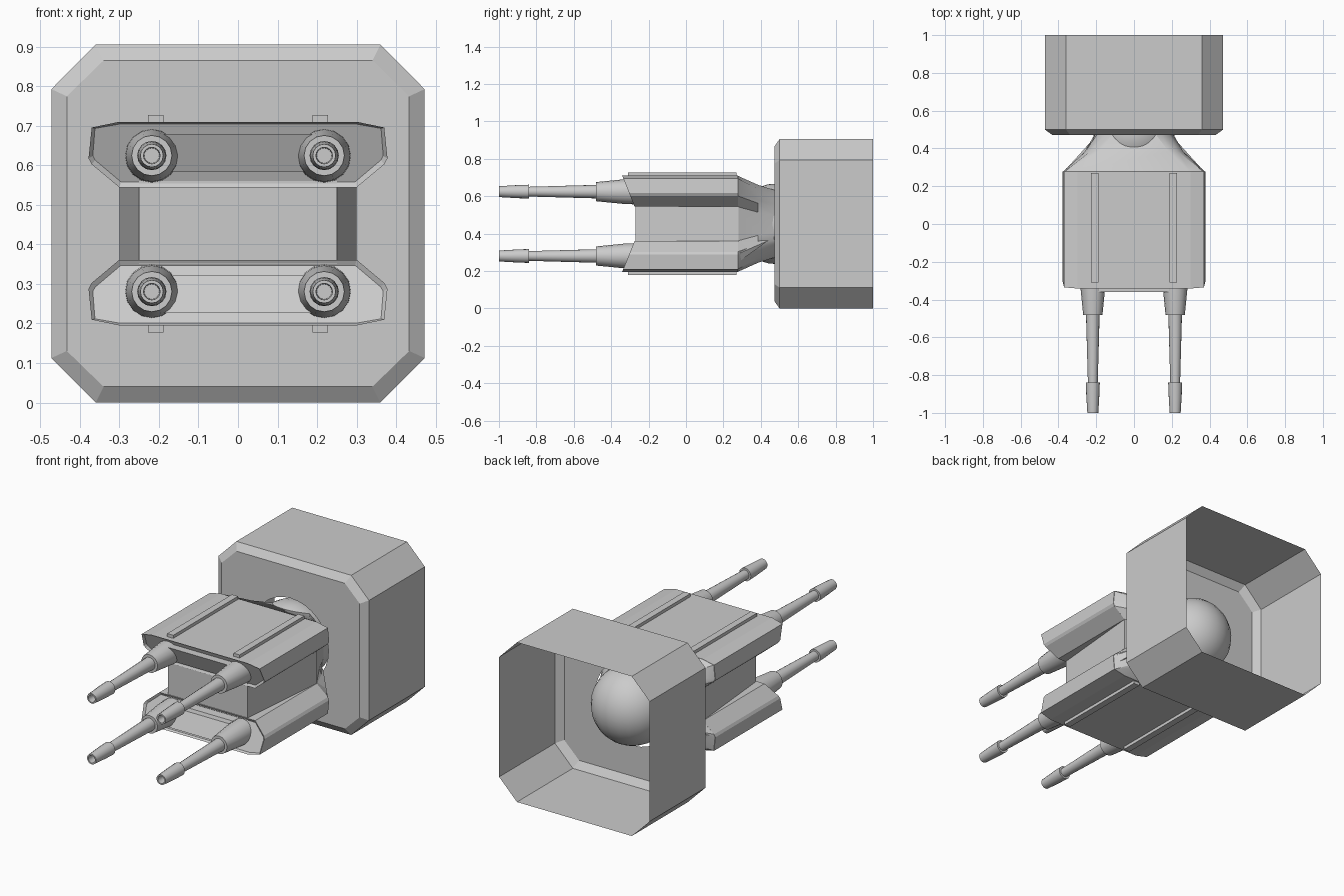
import bpy, bmesh, math

if "Cube" in bpy.data.objects:
    bpy.data.objects.remove(bpy.data.objects["Cube"])

ZC = 0.4525  # height of the central axis


def finish(bm, name, smooth=None):
    bmesh.ops.recalc_face_normals(bm, faces=bm.faces)
    me = bpy.data.meshes.new(name)
    bm.to_mesh(me)
    bm.free()
    ob = bpy.data.objects.new(name, me)
    bpy.context.collection.objects.link(ob)
    if smooth:
        bpy.ops.object.select_all(action='DESELECT')
        bpy.context.view_layer.objects.active = ob
        ob.select_set(True)
        bpy.ops.object.shade_smooth_by_angle(angle=math.radians(smooth))
    return ob


def loft(bm, rings, cap_start=True, cap_end=True):
    """Skin closed rings of points; returns the start cap."""
    vs = [[bm.verts.new(p) for p in r] for r in rings]
    n = len(vs[0])
    for a, b in zip(vs, vs[1:]):
        for i in range(n):
            bm.faces.new((a[i], a[(i + 1) % n], b[(i + 1) % n], b[i]))
    if cap_end:
        bm.faces.new(vs[-1])
    return bm.faces.new(vs[0]) if cap_start else None


def box(name, x0, x1, y0, y1, z0, z1):
    bm = bmesh.new()
    loft(bm, [[(x0, y, z0), (x1, y, z0), (x1, y, z1), (x0, y, z1)] for y in (y0, y1)])
    return finish(bm, name)


def circle(r, y, n, x=0, z=ZC):
    return [(x + r * math.cos(math.tau * i / n), y, z + r * math.sin(math.tau * i / n))
            for i in range(n)]


def octagon(hx, hz, cx, cz, y):
    pts = [(hx, cz), (cx, hz), (-cx, hz), (-hx, cz), (-hx, -cz), (-cx, -hz), (cx, -hz), (hx, -cz)]
    return [(x, y, ZC + z) for x, z in pts]


# Housing: thin open-backed shell with a bevelled front and a round opening
bm = bmesh.new()
loft(bm, [octagon(.472, .4525, .36, .34, 1.0), octagon(.472, .4525, .36, .34, .50),
          octagon(.433, .4125, .34, .322, .472)], False, False)
front = [e for e in bm.edges if all(abs(v.co.y - .472) < 1e-4 for v in e.verts)]
hole = [bm.verts.new(p) for p in circle(.237, .472, 32)]
front += [bm.edges.new((hole[i], hole[(i + 1) % 32])) for i in range(32)]
bmesh.ops.triangle_fill(bm, edges=front, use_beauty=True)
bmesh.ops.dissolve_limit(bm, angle_limit=.01, verts=bm.verts, edges=bm.edges)
finish(bm, "housing")

# Ball joint seated in the opening
bm = bmesh.new()
bmesh.ops.create_uvsphere(bm, u_segments=24, v_segments=16, radius=.215)
bmesh.ops.translate(bm, verts=bm.verts, vec=(0, .48, ZC))
finish(bm, "ball_joint", 40)

# Centre block, slightly wider at the back
bm = bmesh.new()
loft(bm, [[(-w, y, .35), (w, y, .35), (w, y, .56), (-w, y, .56)]
          for w, y in ((.25, -.27), (.30, .28))])
finish(bm, "centre_block")

# Slab half profile as x and height above the axis
half = [(.30, .2575), (.37, .243), (.378, .165), (.37, .15), (.30, .0915)]

# Neck: the turret's rear section lofted into the ball
quarter = list(zip(half, (58, 46, 30, 24, 12)))
back, mid, tip = [], [], []
right = quarter + [((x, -h), -a) for (x, h), a in reversed(quarter)]
full = right + [((-x, h), 180 - a) for (x, h), a in reversed(right)]
for (x, h), a in full:
    cx, cz = .21 * math.cos(math.radians(a)), .21 * math.sin(math.radians(a))
    back.append((x, .275, ZC + h))
    mid.append((x * .38 + cx * .62, .385, ZC + h * .38 + cz * .62))
    tip.append((cx, .48, ZC + cz))
bm = bmesh.new()
loft(bm, [back, mid, tip], True, False)
finish(bm, "neck", 30)

for s, label in ((1, "upper"), (-1, "lower")):
    # Gun slab: sloped front with a thin raised rim
    prof = half + [(-x, h) for x, h in reversed(half)]
    bm = bmesh.new()
    cap = loft(bm, [[(x, -.275 - (h - .0915) * .40, ZC + s * h) for x, h in prof],
                    [(x, .277, ZC + s * h) for x, h in prof]])
    bmesh.ops.recalc_face_normals(bm, faces=bm.faces)
    bmesh.ops.inset_region(bm, faces=[cap], thickness=.011, depth=-.012)
    finish(bm, label + "_slab")

    # Raised panel between the two barrels
    bm = bmesh.new()
    loft(bm, [[(x, y + dy, ZC + s * h) for x, h, dy in
               ((-.2, .226, -.02), (.2, .226, -.02), (.2, .13, .025), (-.2, .13, .025))]
              for y in (-.34, -.2)])
    finish(bm, label + "_front_panel")

    for m, side in ((1, "right"), (-1, "left")):
        # Rail along the outer face of the slab
        z = sorted((ZC + s * .25, ZC + s * .275))
        x = m * .208
        box(f"{label}_{side}_rail", x - .019, x + .019, -.31, .27, *z)

        # Barrel: sleeve, tube and flared hollow muzzle
        steps = [(.068, -.27), (.066, -.33), (.051, -.482), (.036, -.482), (.026, -.84),
                 (.037, -.84), (.035, -.90), (.029, -1.0), (.021, -1.0), (.019, -.94)]
        bm = bmesh.new()
        loft(bm, [circle(r, y, 16, m * .218, ZC + s * .172) for r, y in steps])
        finish(bm, f"{label}_{side}_barrel", 30)

# Rear wedges that carry the lower slab back to the housing
for m, side in ((1, "right"), (-1, "left")):
    bm = bmesh.new()
    for x, y, z in ((.30, .27, .361), (.378, .27, .288), (.37, .27, .24), (.1, .27, .24),
                    (.1, .27, .361), (.225, .44, .363), (.1, .44, .363)):
        bm.verts.new((m * x, y, z))
    bmesh.ops.convex_hull(bm, input=bm.verts)
    finish(bm, side + "_rear_wedge")
